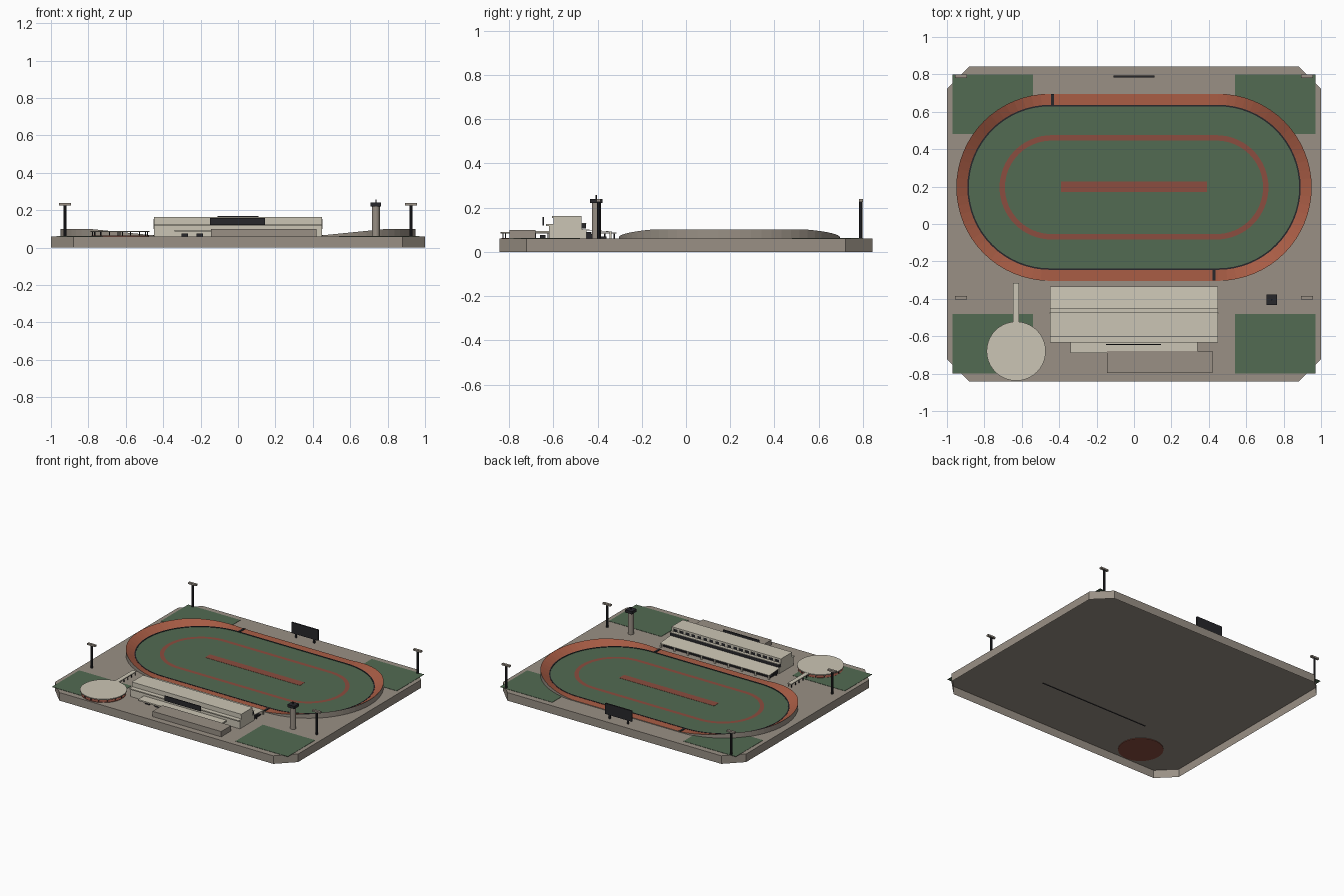
import bpy, bmesh, math

if "Cube" in bpy.data.objects:
    bpy.data.objects.remove(bpy.data.objects["Cube"])

def mat(name, c):
    m = bpy.data.materials.new(name)
    m.diffuse_color = (*c, 1)
    m.use_nodes = True
    m.node_tree.nodes["Principled BSDF"].inputs["Base Color"].default_value = m.diffuse_color
    return m

TAN = mat("concrete", (.32, .28, .235))
LIGHT = mat("pale_stone", (.6, .56, .46))
GREEN = mat("grass", (.085, .145, .085))
RED = mat("track_red", (.4, .11, .06))
DULL = mat("dull_red", (.26, .075, .05))
DARK = mat("charcoal", (.02, .02, .024))
TOP = .06         # base top
G = TOP + .0005   # parts rest just above it
CY = .196         # track centre

def finish(name, bm, *mats):
    bmesh.ops.recalc_face_normals(bm, faces=bm.faces)
    me = bpy.data.meshes.new(name)
    bm.to_mesh(me)
    bm.free()
    ob = bpy.data.objects.new(name, me)
    for m in mats:
        me.materials.append(m)
    bpy.context.collection.objects.link(ob)
    return ob

def extrude(name, pts, vec, m, open_start=False):
    bm = bmesh.new()
    f = bm.faces.new([bm.verts.new(p) for p in pts])
    r = bmesh.ops.extrude_face_region(bm, geom=[f], use_keep_orig=True)
    bmesh.ops.translate(bm, vec=vec, verts=[v for v in r["geom"] if isinstance(v, bmesh.types.BMVert)])
    if open_start:
        bmesh.ops.delete(bm, geom=[f], context='FACES_ONLY')
    return finish(name, bm, m)

def prism(name, pts, z0, z1, m, open_start=False):
    return extrude(name, [(x, y, z0) for x, y in pts], (0, 0, z1 - z0), m, open_start)

def profile_x(name, pts, x0, x1, m):
    return extrude(name, [(x0, y, z) for y, z in pts], (x1 - x0, 0, 0), m)

def box(name, x0, x1, y0, y1, z0, z1, m):
    return prism(name, [(x0, y0), (x1, y0), (x1, y1), (x0, y1)], z0, z1, m)

def cyl(name, x, y, r, z0, z1, m, n=12):
    pts = [(x + r * math.cos(2 * math.pi * i / n), y + r * math.sin(2 * math.pi * i / n)) for i in range(n)]
    return prism(name, pts, z0, z1, m)

def stadium(hl, r, n=32):
    # oval outline: (x, y, bank factor)
    out = []
    for side, start in ((1, -math.pi / 2), (-1, math.pi / 2)):
        for i in range(n + 1):
            a = start + math.pi * i / n
            out.append((side * hl + r * math.cos(a), CY + r * math.sin(a),
                        min(1, abs(math.cos(a)) / .7)))
    return out

def oval_ring(name, hl, r0, r1, zb, zt, bank, m, wall=None):
    # ring whose outer edge rises in the turns; without a wall colour only the top is made
    bm = bmesh.new()
    rows = []
    for (xi, yi, _), (xo, yo, h) in zip(stadium(hl, r0), stadium(hl, r1)):
        rows.append([bm.verts.new(p) for p in ((xi, yi, zb), (xi, yi, zt),
                                               (xo, yo, zt + bank * h), (xo, yo, zb))])
    for a, b in zip(rows, rows[1:] + rows[:1]):
        for k in range(4) if wall else (1,):
            f = bm.faces.new((a[k], a[(k + 1) % 4], b[(k + 1) % 4], b[k]))
            f.material_index = 0 if k == 1 else 1
    bmesh.ops.delete(bm, geom=[v for v in bm.verts if not v.link_faces], context='VERTS')
    return finish(name, bm, m, wall or m)

# Hollow base with cut corners, open underneath
c, Y = .12, .842
prism("base_slab", [(-1 + c, -Y), (1 - c, -Y), (1, -Y + c), (1, Y - c),
                    (1 - c, Y), (-1 + c, Y), (-1, Y - c), (-1, -Y + c)], 0, TOP, TAN, True)

# Corner lawns
for sx in (-1, 1):
    xs = sorted((sx * .54, sx * .97))
    box("back_lawn", *xs, .48, .80, G, G + .002, GREEN)
    box("front_lawn", *xs, -.80, -.48, G, G + .002, GREEN)

# Banked track, kerb, infield and markings
oval_ring("banked_track", .45, .44, .50, G, G + .005, .035, RED, TAN)
oval_ring("inner_kerb", .45, .433, .441, G, G + .007, 0, DARK, DARK)
prism("infield", [p[:2] for p in stadium(.45, .434)], G, G + .004, GREEN)
oval_ring("inner_lane", .44, .25, .279, G, G + .0055, 0, DULL)
box("centre_strip", -.39, .39, .17, .228, G, G + .0055, DULL)
for x, y in ((-.435, CY + .47), (.427, CY - .47)):
    box("track_line", x - .008, x + .008, y - .029, y + .029, G, G + .009, DARK)

# Grandstand
W = .45
profile_x("grandstand_body", [(-.62, G), (-.45, G), (-.45, .10), (-.477, .10), (-.477, .155),
                              (-.60, .155), (-.60, .125), (-.62, .125)], -W, W, LIGHT)
profile_x("grandstand_roof", [(-.605, .152), (-.472, .152), (-.472, .163), (-.605, .163)], -W, W, LIGHT)
box("front_ledge", -W, W, -.633, -.60, .118, .126, LIGHT)
box("window_band", -W + .01, W - .01, -.478, -.475, .108, .152, DARK)
for i in range(19):
    x = -W + .008 + i * (2 * W - .016) / 18
    box("window_pillar", x - .009, x + .009, -.478, -.472, .10, .154, LIGHT)
box("rear_balcony", -W, W, -.478, -.452, .106, .128, DARK)
box("balcony_cap", -W, W, -.478, -.45, .128, .131, LIGHT)

# Seating under a thin sloping canopy
profile_x("canopy", [(-.475, .099), (-.335, .089), (-.335, .092), (-.475, .103)], -W, W, LIGHT)
profile_x("seating", [(-.45, G), (-.45, .09), (-.43, .09), (-.43, .08), (-.40, .08),
                      (-.40, .07), (-.36, .07), (-.36, G)], -W + .01, W - .01, DARK)
box("seating_footing", -W, W, -.424, -.418, .057, .07, DARK)
for i in range(9):
    x = -W + .006 + i * (2 * W - .012) / 8
    box("canopy_post", x - .005, x + .005, -.345, -.337, G, .090, LIGHT)

# Blank sign panel on the front
box("front_sign", -.15, .145, -.648, -.642, .12, .157, DARK)

# Front porch slab with doors, and entrance block
box("porch_slab", -.34, .34, -.69, -.615, .085, .095, LIGHT)
box("entrance_block", -.145, .42, -.797, -.68, G, .10, TAN)
for x in (-.285, -.205):
    box("porch_door", x - .018, x + .018, -.66, -.635, G, .076, DARK)

# Round pavilion and covered walkway
PX, PY = -.63, -.68
cyl("pavilion_floor", PX, PY, .153, .056, G + .003, DULL, 40)
cyl("pavilion_roof", PX, PY, .158, .082, .089, LIGHT, 40)
for i in range(16):
    a = 2 * math.pi * i / 16
    cyl("pavilion_post", PX + .147 * math.cos(a), PY + .147 * math.sin(a), .003, G, .083, DARK, 8)
box("walkway_roof", PX - .016, PX + .016, -.54, -.315, .082, .088, LIGHT)
for i in range(5):
    for s in (-1, 1):
        cyl("walkway_post", PX + s * .012, -.50 + i * .044, .003, G, .083, DARK, 8)

# Control tower
TX, TY = .737, -.405
cyl("tower_shaft", TX, TY, .021, G, .22, TAN, 16)
box("tower_cabin", TX - .028, TX + .028, TY - .028, TY + .028, .22, .24, DARK)
cyl("tower_mast", TX, TY, .003, .24, .256, DARK, 8)

# Floodlights
for x in (-.925, .925):
    for y in (.79, -.395):
        cyl("light_pole", x, y, .008, G, .226, DARK, 10)
        box("light_head", x - .032, x + .032, y - .009, y + .009, .226, .238, TAN)

# Scoreboard
box("scoreboard", -.11, .11, .783, .793, .088, .168, DARK)
for x in (-.075, .075):
    box("scoreboard_leg", x - .006, x + .006, .784, .792, G, .09, DARK)
